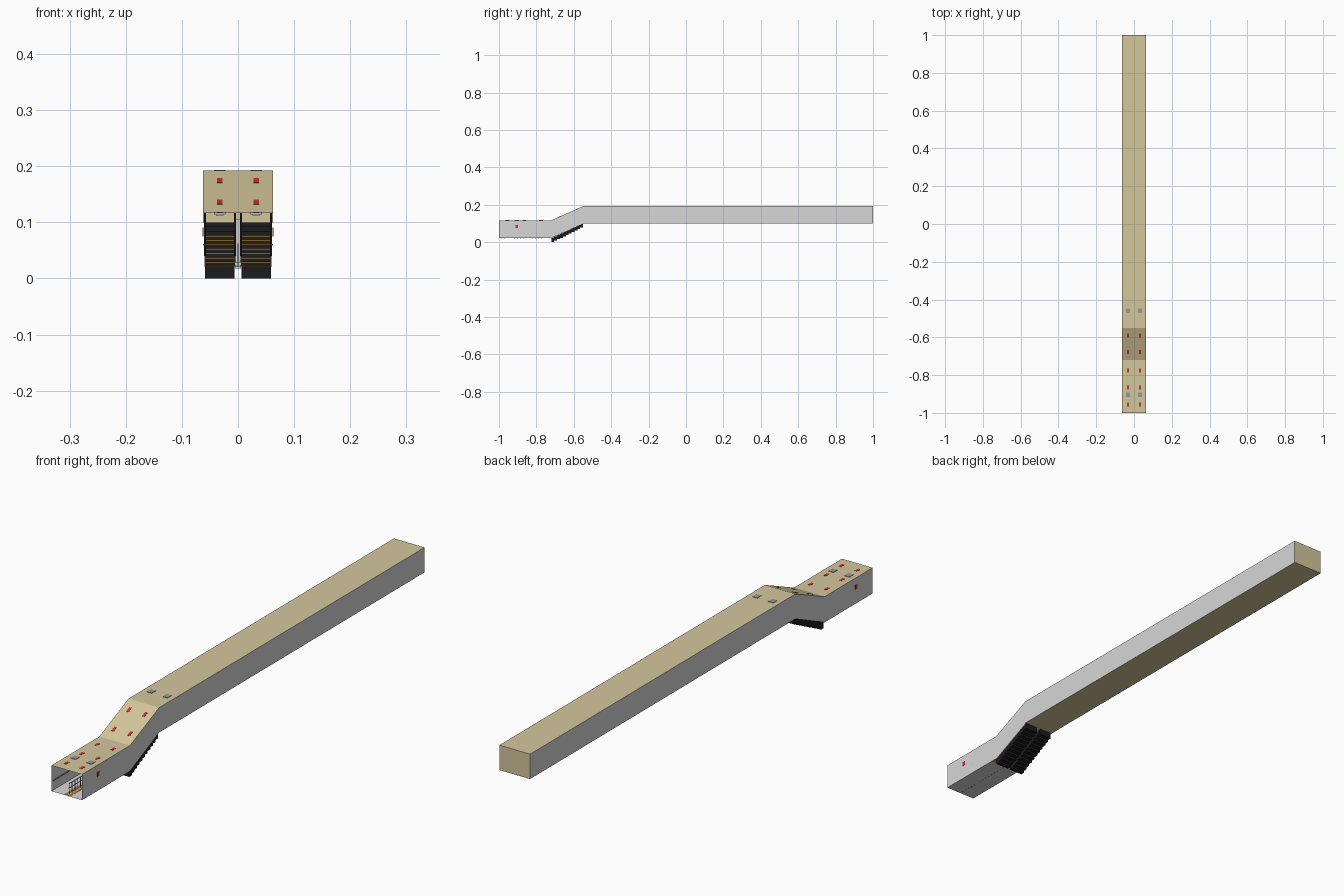
import bpy, bmesh, math

if "Cube" in bpy.data.objects:
    bpy.data.objects.remove(bpy.data.objects["Cube"])

def mat(name, r, g, b):
    m = bpy.data.materials.new(name)
    m.diffuse_color = (r, g, b, 1)
    m.use_nodes = True
    m.node_tree.nodes["Principled BSDF"].inputs["Base Color"].default_value = m.diffuse_color
    return m

TAN = mat("tan_panel", 0.66, 0.57, 0.33)
GREY = mat("light_grey_wall", 0.68, 0.68, 0.68)
BLACK = mat("black_step", 0.012, 0.012, 0.012)
ORANGE = mat("orange_edge", 0.6, 0.29, 0.04)
RED = mat("red_plate", 0.6, 0.03, 0.03)
STEEL = mat("steel", 0.3, 0.32, 0.35)
WHITE = mat("lamp_white", 0.85, 0.85, 0.85)

W = 0.0625
# (y, floor z, ceiling z) along the passage
PROFILE = [(-1, 0.022, 0.117), (-0.72, 0.022, 0.117), (-0.55, 0.10, 0.192), (1, 0.10, 0.192)]
SLOPE = (0.192 - 0.117) / 0.17
ANGLE = math.atan(SLOPE)

def finish(name, bm, mats):
    me = bpy.data.meshes.new(name)
    bm.to_mesh(me)
    bm.free()
    for m in mats:
        me.materials.append(m)
    ob = bpy.data.objects.new(name, me)
    bpy.context.collection.objects.link(ob)
    return ob

def prism(bm, pts, x0, x1, mi=0):
    """Extrude a (y, z) outline between two x positions."""
    a = [bm.verts.new((x0, y, z)) for y, z in pts]
    b = [bm.verts.new((x1, y, z)) for y, z in pts]
    n = len(pts)
    faces = [bm.faces.new(a), bm.faces.new(b[::-1])]
    for i in range(n):
        j = (i + 1) % n
        faces.append(bm.faces.new((a[j], a[i], b[i], b[j])))
    for f in faces:
        f.material_index = mi
    bmesh.ops.recalc_face_normals(bm, faces=faces)

def box(bm, x, y, z, sx, sy, sz, mi=0, tilt=0.0):
    c, s = math.cos(tilt), math.sin(tilt)
    pts = [(y + u * sy / 2 * c - v * sz / 2 * s, z + u * sy / 2 * s + v * sz / 2 * c)
           for u, v in ((-1, -1), (1, -1), (1, 1), (-1, 1))]
    prism(bm, pts, x - sx / 2, x + sx / 2, mi)

# Passage shell: thin sheets, open at the front, closed at the back
bm = bmesh.new()
rings = [[bm.verts.new(p) for p in ((-W, y, lo), (W, y, lo), (W, y, hi), (-W, y, hi))]
         for y, lo, hi in PROFILE]
for k in range(3):
    for i in range(4):
        if i == 0 and k == 1:
            continue                       # escalators fill the ramp floor
        j = (i + 1) % 4
        f = bm.faces.new((rings[k][i], rings[k][j], rings[k + 1][j], rings[k + 1][i]))
        f.material_index = 1 if i in (1, 3) or (i == 0 and k == 0) else 0
bm.faces.new(rings[3])
bmesh.ops.recalc_face_normals(bm, faces=bm.faces)
finish("passage_shell", bm, [TAN, GREY])

# Escalators: two flights of stepped blocks with orange nosings
N = 11
RUN, RISE = 0.17 / N, 0.078 / (N - 1)
for side, name in ((-1, "left_escalator"), (1, "right_escalator")):
    bm = bmesh.new()
    for i in range(N):
        y, top = -0.72 + (i + 0.5) * RUN, 0.022 + i * RISE
        box(bm, side * 0.0325, y, top - 0.011, 0.053, RUN, 0.022)
        if 0 < i < 8:
            box(bm, side * 0.0325, y - RUN / 2, top - 0.0009, 0.053, 0.001, 0.0016, 1)
    finish(name, bm, [BLACK, ORANGE])

    # Balustrade panels and handrails beside each flight
    bm = bmesh.new()
    for x in (0.0055, 0.0588):
        prism(bm, [(-0.72, 0.022), (-0.55, 0.10), (-0.55, 0.118), (-0.72, 0.04)],
              side * x - 0.0008, side * x + 0.0008)
        prism(bm, [(-0.73, 0.04), (-0.72, 0.04), (-0.55, 0.118), (-0.54, 0.118),
                   (-0.54, 0.121), (-0.55, 0.121), (-0.72, 0.043), (-0.73, 0.043)],
              side * x - 0.0015, side * x + 0.0015, 1)
    finish(name + "_balustrade", bm, [STEEL, BLACK])

# Grey divider between the flights
bm = bmesh.new()
prism(bm, [(-0.72, 0.018), (-0.55, 0.096), (-0.55, 0.106), (-0.72, 0.028)], -0.005, 0.005)
finish("escalator_divider", bm, [GREY])

# Orange landing strip at the foot of the flights, and along the railing
bm = bmesh.new()
box(bm, 0, -0.732, 0.0218, 0.122, 0.024, 0.0015)
for x in (-0.008, 0.008):
    box(bm, x, -0.87, 0.0227, 0.01, 0.25, 0.001)
finish("warning_strips", bm, [ORANGE])

# Centre railing with posts through the floor
bm = bmesh.new()
for i in range(16):
    box(bm, 0, -0.985 + i * 0.0165, 0.041, 0.002, 0.002, 0.042)
for z in (0.045, 0.061):
    box(bm, 0, -0.861, z, 0.0025, 0.252, 0.002)
finish("centre_railing", bm, [STEEL])

# Wall handrails
bm = bmesh.new()
for s in (-1, 1):
    box(bm, s * 0.059, -0.86, 0.06, 0.003, 0.27, 0.003)
    for i in range(5):
        box(bm, s * 0.061, -0.98 + i * 0.06, 0.06, 0.003, 0.002, 0.002)
finish("wall_handrails", bm, [STEEL])

# Ceiling lamps: tapered white housing below, grey cap above
bm = bmesh.new()
for x in (-0.0325, 0.0325):
    for y, z in ((-0.905, 0.117), (-0.46, 0.192)):
        box(bm, x, y, z, 0.02, 0.024, 0.003, 0)
        for w, h in ((0.02, 0.002), (0.014, 0.004)):
            box(bm, x, y, z - h, w, w * 1.2, 0.002, 1)
finish("ceiling_lamps", bm, [STEEL, WHITE])

# Red ceiling plates, following the slope on the ramp
bm = bmesh.new()
for x in (-0.0325, 0.0325):
    for y in (-0.955, -0.865, -0.775):
        box(bm, x, y, 0.117, 0.01, 0.02, 0.0016)
    for y in (-0.677, -0.59):
        box(bm, x, y, 0.117 + (y + 0.72) * SLOPE, 0.01, 0.021, 0.0016, 0, ANGLE)
finish("red_ceiling_plates", bm, [RED])

# Red wall plates
bm = bmesh.new()
for s in (-1, 1):
    box(bm, s * W, -0.905, 0.083, 0.0016, 0.014, 0.016)
finish("red_wall_plates", bm, [RED])
